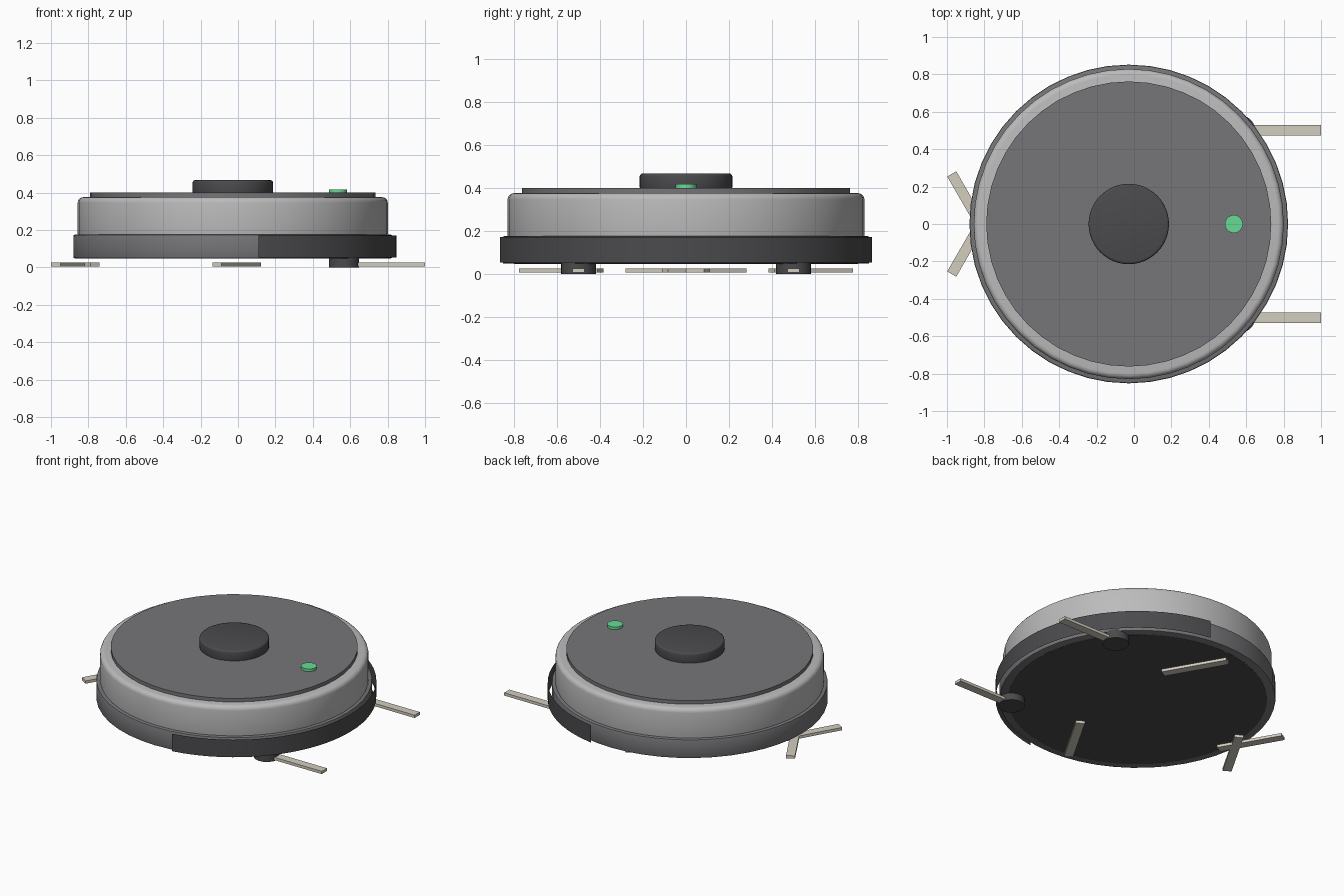
import bpy, bmesh, math
from mathutils import Matrix

if "Cube" in bpy.data.objects:
    bpy.data.objects.remove(bpy.data.objects["Cube"])

CX = -0.028  # body centre in x


def material(name, rgb):
    m = bpy.data.materials.new(name)
    m.diffuse_color = (*rgb, 1)
    m.use_nodes = True
    m.node_tree.nodes["Principled BSDF"].inputs["Base Color"].default_value = m.diffuse_color
    return m


LIGHT = material("light_grey", (0.5, 0.5, 0.5))
MID = material("mid_grey", (0.18, 0.18, 0.19))
DARK = material("dark_grey", (0.07, 0.07, 0.075))
GREEN = material("green", (0.14, 0.7, 0.3))
CREAM = material("cream", (0.65, 0.61, 0.52))


def add_object(name, bm, mat, smooth=True):
    me = bpy.data.meshes.new(name)
    bm.to_mesh(me)
    bm.free()
    me.materials.append(mat)
    ob = bpy.data.objects.new(name, me)
    bpy.context.collection.objects.link(ob)
    if smooth:
        bpy.ops.object.select_all(action='DESELECT')
        ob.select_set(True)
        bpy.context.view_layer.objects.active = ob
        bpy.ops.object.shade_smooth_by_angle(angle=math.radians(35))
    return ob


def disc(name, x, y, r, z0, z1, mat, segs=48, bevel=0.0, bevel_segs=3):
    """Upright cylinder with an optional rounded rim."""
    bm = bmesh.new()
    bmesh.ops.create_cone(bm, cap_ends=True, segments=segs, radius1=r, radius2=r,
                          depth=z1 - z0,
                          matrix=Matrix.Translation((x, y, (z0 + z1) / 2)))
    if bevel:
        rim = [e for e in bm.edges if abs(e.verts[0].co.z - e.verts[1].co.z) < 1e-5]
        bmesh.ops.bevel(bm, geom=rim, offset=bevel, segments=bevel_segs,
                        profile=0.5, affect='EDGES')
    return add_object(name, bm, mat)


# Stacked round body
disc("base", CX, 0, 0.852, 0.048, 0.176, MID, bevel=0.008, bevel_segs=2)
disc("underside_plate", CX, 0, 0.80, 0.047, 0.07, DARK)
disc("upper_body", CX, 0, 0.829, 0.15, 0.376, LIGHT, bevel=0.03, bevel_segs=4)
disc("top_plate", CX, 0, 0.762, 0.36, 0.40, MID)
disc("sensor_turret", CX, 0, 0.215, 0.39, 0.467, DARK, bevel=0.013)
disc("power_button", 0.534, 0, 0.048, 0.39, 0.418, GREEN, segs=32)

# Thin open bumper strip around the leading half
bm = bmesh.new()
steps, sweep, r = 32, math.radians(81), 0.876
columns = []
for i in range(steps + 1):
    a = -sweep + 2 * sweep * i / steps
    x, y = CX + r * math.cos(a), r * math.sin(a)
    columns.append([bm.verts.new((x, y, z)) for z in (0.053, 0.172)])
for a, b in zip(columns, columns[1:]):
    bm.faces.new((a[0], b[0], b[1], a[1]))
add_object("bumper", bm, DARK)

# Brush hubs and bristle arms: (x, y, turn in degrees), mirrored across y
ARMS = [(0.789, 0.5, 0), (-0.007, 0.58, 120), (-0.869, 0.085, 120)]
for side, label in ((1, "left"), (-1, "right")):
    disc(f"brush_hub_{label}", 0.567, side * 0.5, 0.081, 0.0, 0.06, DARK, segs=24)
    for n, (x, y, turn) in enumerate(ARMS, 1):
        bm = bmesh.new()
        bmesh.ops.create_cube(
            bm, size=1,
            matrix=Matrix.Translation((x, side * y, 0.016))
            @ Matrix.Rotation(math.radians(side * turn), 4, 'Z')
            @ Matrix.Diagonal((0.422, 0.056, 0.019, 1)))
        add_object(f"brush_arm_{label}_{n}", bm, CREAM, smooth=False)
